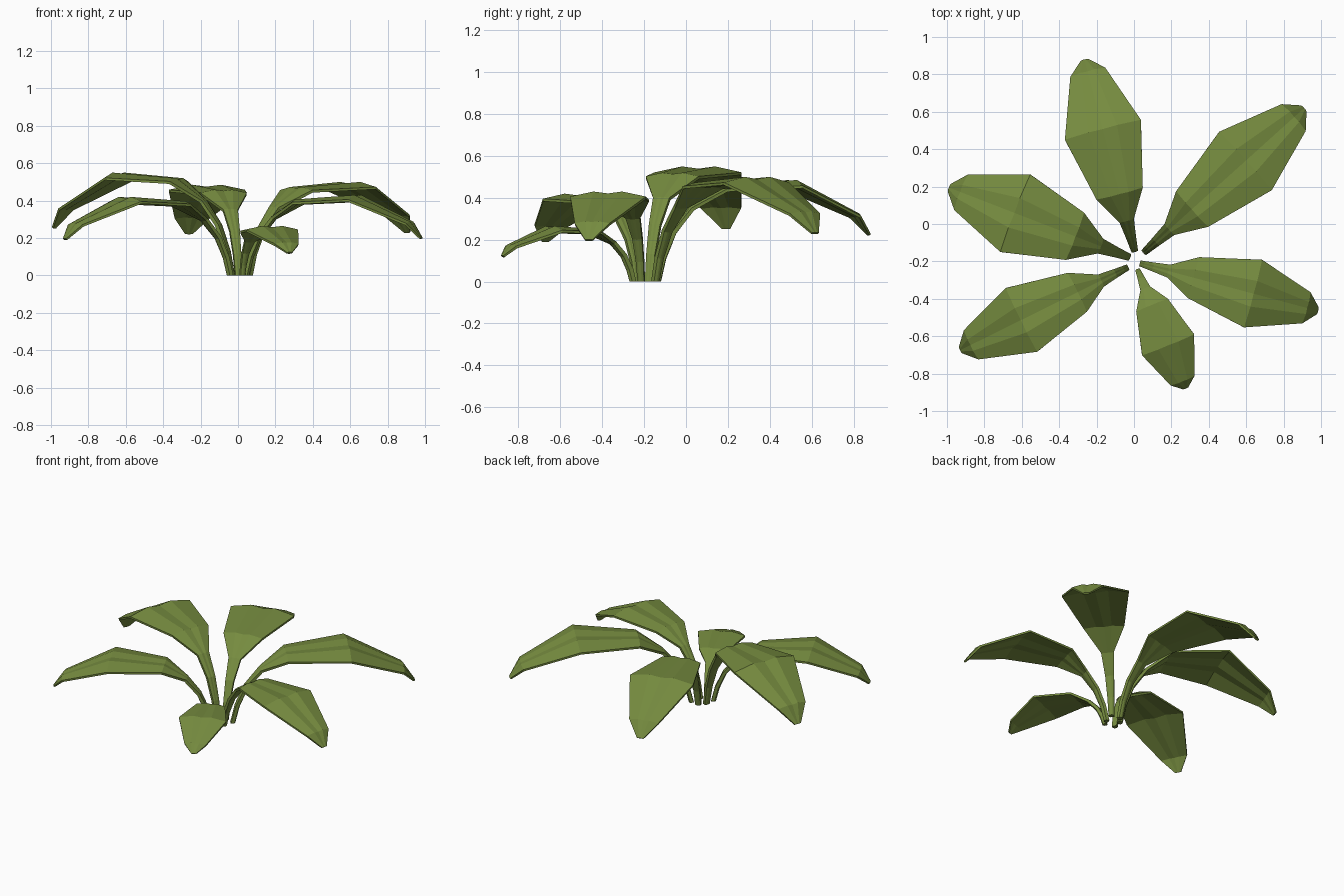
import bpy, bmesh
from mathutils import Vector

if "Cube" in bpy.data.objects:
    bpy.data.objects.remove(bpy.data.objects["Cube"])

green = bpy.data.materials.new("leaf_green")
green.diffuse_color = (0.18, 0.26, 0.05, 1)
green.use_nodes = True
green.node_tree.nodes["Principled BSDF"].inputs["Base Color"].default_value = green.diffuse_color

# Shared leaf profile: distance along leaf, height factor, width factor, thickness
STATIONS = [(0.0, 0.0, 0.085, 0.030), (0.025, 0.24, 0.10, 0.030),
            (0.075, 0.50, 0.13, 0.028), (0.16, 0.735, 0.19, 0.024),
            (0.30, 0.945, 0.61, 0.020), (0.64, 1.0, 1.0, 0.018),
            (0.94, 0.67, 0.46, 0.018), (1.0, 0.47, 0.10, 0.014)]
# M-shaped cross-section: two ridges beside a shallow midrib groove
SECTION = [(-1, -0.13), (-0.38, 0.0), (0, -0.05), (0.38, 0.0), (1, -0.13)]


def leaf(name, base, tip, height, half_width):
    a, b = Vector((*base, 0)), Vector((*tip, 0))
    side = (b - a).normalized().cross(Vector((0, 0, 1)))
    path = [a.lerp(b, s) + Vector((0, 0, z * height)) for s, z, _, _ in STATIONS]
    bm = bmesh.new()
    rings = []
    for i, (p, (_, _, w, thick)) in enumerate(zip(path, STATIONS)):
        t = path[min(i + 1, len(path) - 1)] - path[max(i - 1, 0)]
        if i == 0:
            t = Vector((0, 0, 1))          # flat cut on the ground
        up = side.cross(t).normalized()
        hw = w * half_width
        top = [p + side * u * hw + up * v * hw for u, v in SECTION]
        low = [q - up * thick * (0.7 if abs(u) == 1 else 1)
               for q, (u, _) in zip(top, SECTION)]
        rings.append([bm.verts.new(q) for q in top + low[::-1]])
    n = len(rings[0])
    for r, q in zip(rings, rings[1:]):
        for k in range(n):
            bm.faces.new((r[k], r[(k + 1) % n], q[(k + 1) % n], q[k]))
    bm.faces.new(rings[0])
    bm.faces.new(rings[-1])
    bmesh.ops.recalc_face_normals(bm, faces=bm.faces)
    me = bpy.data.meshes.new(name)
    bm.to_mesh(me)
    bm.free()
    me.materials.append(green)
    bpy.context.collection.objects.link(bpy.data.objects.new(name, me))


# Six arching leaves around the crown
leaf("back_leaf", (0.005, -0.15), (-0.265, 0.88), 0.485, 0.21)
leaf("back_right_leaf", (0.05, -0.155), (0.91, 0.62), 0.50, 0.21)
leaf("front_right_leaf", (0.03, -0.21), (0.985, -0.465), 0.43, 0.187)
leaf("left_leaf", (-0.02, -0.18), (-0.99, 0.195), 0.55, 0.222)
leaf("front_left_leaf", (-0.03, -0.23), (-0.93, -0.675), 0.42, 0.19)
leaf("front_leaf", (0.018, -0.24), (0.277, -0.88), 0.265, 0.15)
